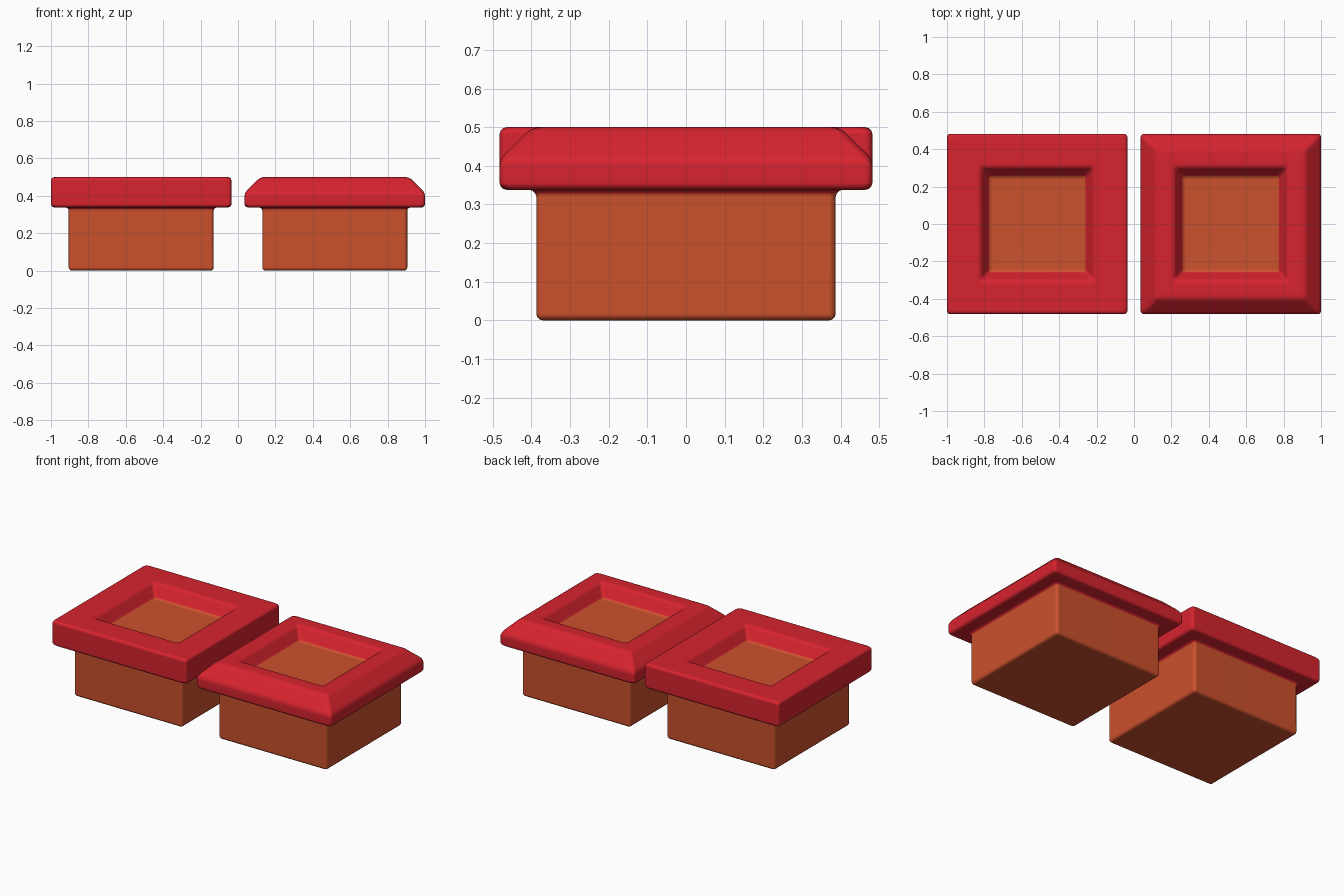
import bpy, bmesh, math

if "Cube" in bpy.data.objects:
    bpy.data.objects.remove(bpy.data.objects["Cube"])

def material(name, rgb):
    m = bpy.data.materials.new(name)
    m.diffuse_color = (*rgb, 1)
    m.use_nodes = True
    m.node_tree.nodes["Principled BSDF"].inputs["Base Color"].default_value = m.diffuse_color
    return m

RED = material("red", (0.68, 0.017, 0.028))
ORANGE = material("orange", (0.60, 0.082, 0.026))

FLOOR_Z, LIP_Z, TOP_Z = 0.42, 0.338, 0.5

def square_button(name, x, cap_top):
    # square rings from the underside, round the cap, and down into the recess
    rings = [(0.3875, 0), (0.3875, LIP_Z), (0.4825, LIP_Z)] + cap_top
    rings += [(0.303, TOP_Z), (0.255, FLOOR_Z)]
    bm = bmesh.new()
    loops = [[bm.verts.new((sx * r, sy * r, z))
              for sx, sy in ((-1, -1), (1, -1), (1, 1), (-1, 1))] for r, z in rings]
    for a, b in zip(loops, loops[1:]):
        for i in range(4):
            j = (i + 1) % 4
            bm.faces.new((a[i], a[j], b[j], b[i]))
    bm.faces.new(loops[0][::-1])
    bm.faces.new(loops[-1])
    bm.normal_update()

    # soft rounding on every edge
    bmesh.ops.bevel(bm, geom=bm.edges[:], offset=0.018, segments=3, profile=0.5,
                    affect='EDGES', clamp_overlap=True)
    bmesh.ops.recalc_face_normals(bm, faces=bm.faces[:])

    # orange stem below the cap and orange recess floor, red elsewhere
    for f in bm.faces:
        c = f.calc_center_median()
        stem = c.z < LIP_Z - 0.008
        floor = max(abs(c.x), abs(c.y)) < 0.258 and c.z < FLOOR_Z + 0.02
        f.material_index = 1 if stem or floor else 0
        f.smooth = True

    me = bpy.data.meshes.new(name)
    bm.to_mesh(me)
    bm.free()
    me.materials.append(RED)
    me.materials.append(ORANGE)
    ob = bpy.data.objects.new(name, me)
    ob.location.x = x
    bpy.context.collection.objects.link(ob)
    # keep the flat faces flat
    mod = ob.modifiers.new("flat_faces", 'WEIGHTED_NORMAL')
    mod.keep_sharp = True
    return ob

square_button("plain_button", -0.5175, [(0.4825, TOP_Z)])
square_button("chamfered_button", 0.5175, [(0.4825, 0.417), (0.398, TOP_Z)])
